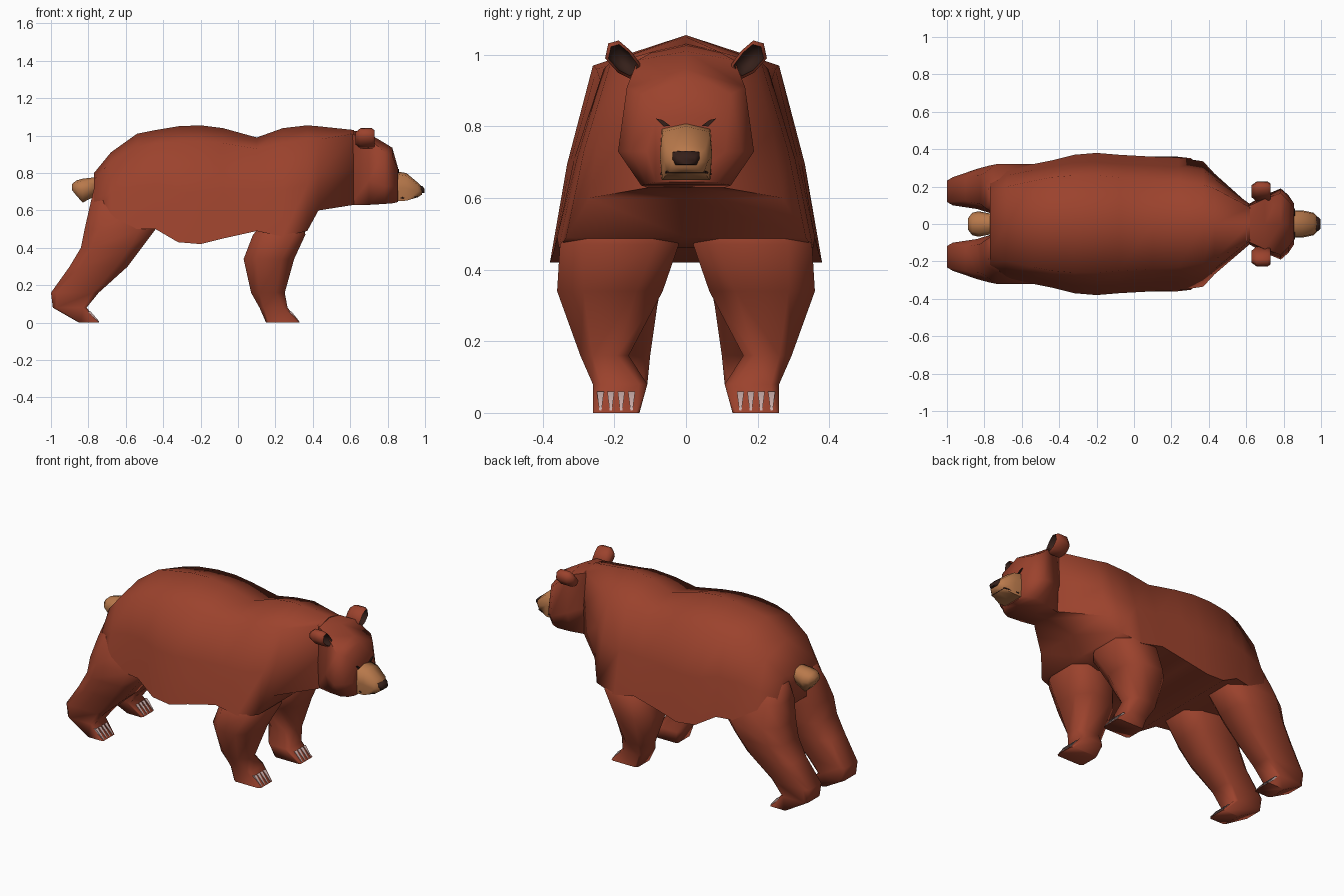
import bpy
import bmesh
from math import radians


def material(name, rgb):
    m = bpy.data.materials.new(name)
    m.diffuse_color = (*rgb, 1)
    return m


FUR = material("fur", (0.33, 0.055, 0.026))
TAN = material("tan", (0.48, 0.19, 0.07))
DARK = material("dark", (0.035, 0.014, 0.01))
CLAW = material("claw", (0.6, 0.42, 0.4))


def loft(name, rings, mats, dark_from=None, mirror=False):
    """Skin equal-length rings and cap both ends."""
    bm = bmesh.new()
    rows = [[bm.verts.new(p) for p in r] for r in rings]
    n = len(rows[0])
    bm.faces.new(rows[0])
    for k in range(len(rows) - 1):
        a, b = rows[k], rows[k + 1]
        for i in range(n):
            j = (i + 1) % n
            f = bm.faces.new((a[i], a[j], b[j], b[i]))
            f.material_index = int(dark_from is not None and k >= dark_from)
    f = bm.faces.new(rows[-1])
    f.material_index = int(dark_from is not None)
    bmesh.ops.recalc_face_normals(bm, faces=bm.faces[:])
    me = bpy.data.meshes.new(name)
    bm.to_mesh(me)
    bm.free()
    for m in mats:
        me.materials.append(m)
    ob = bpy.data.objects.new(name, me)
    bpy.context.collection.objects.link(ob)
    if mirror:
        mod = ob.modifiers.new("mirror", 'MIRROR')
        mod.use_axis = (False, True, False)
        mod.use_mirror_merge = False
    return ob


def section(x, zt, ys, zs, ym, zm, yb, zb):
    """Symmetric cross-section at x: ridge, shoulder, side, underside."""
    half = [(ys, zs), (ym, zm), (yb, zb)]
    pts = [(0, zt)] + half + [(0, zb)] + [(-y, z) for y, z in reversed(half)]
    return [(x, y, z) for y, z in pts]


def leg_ring(z, x0, x1, y0, y1, c):
    """Chamfered rectangle at height z."""
    cx, cy = (x1 - x0) * c, (y1 - y0) * c
    return [(x0 + cx, y0, z), (x1 - cx, y0, z), (x1, y0 + cy, z), (x1, y1 - cy, z),
            (x1 - cx, y1, z), (x0 + cx, y1, z), (x0, y1 - cy, z), (x0, y0 + cy, z)]


# Body: x, ridge z, shoulder y, shoulder z, bottom y, bottom z
body = [(-0.77, 0.80, 0.15, 0.765, 0.25, 0.56), (-0.68, 0.91, 0.20, 0.86, 0.295, 0.52),
        (-0.54, 1.01, 0.23, 0.94, 0.32, 0.50), (-0.44, 1.03, 0.25, 0.96, 0.34, 0.50),
        (-0.32, 1.05, 0.26, 0.97, 0.37, 0.43), (-0.20, 1.055, 0.26, 0.97, 0.38, 0.42),
        (-0.08, 1.04, 0.25, 0.96, 0.37, 0.45), (0.10, 0.99, 0.24, 0.93, 0.36, 0.49),
        (0.24, 1.04, 0.23, 0.96, 0.355, 0.46), (0.37, 1.055, 0.21, 0.98, 0.335, 0.49),
        (0.43, 1.05, 0.19, 0.98, 0.27, 0.60), (0.62, 1.03, 0.09, 1.01, 0.10, 0.63)]
loft("body", [section(x, zt, ys, zs, (ys + yb) / 2 + 0.012, (zs + zb) / 2, yb, zb)
              for x, zt, ys, zs, yb, zb in body], [FUR])

# Head
loft("head", [section(*r) for r in [
    (0.60, 1.03, 0.09, 1.01, 0.10, 0.80, 0.09, 0.63),
    (0.70, 1.01, 0.135, 0.985, 0.155, 0.76, 0.11, 0.63),
    (0.785, 0.96, 0.165, 0.91, 0.19, 0.73, 0.125, 0.635),
    (0.825, 0.935, 0.125, 0.89, 0.155, 0.73, 0.11, 0.638),
    (0.855, 0.83, 0.085, 0.82, 0.11, 0.73, 0.085, 0.645)]], [FUR])

# Muzzle, nose and mouth line
loft("muzzle", [section(*r) for r in [
    (0.84, 0.81, 0.068, 0.795, 0.073, 0.72, 0.068, 0.65),
    (0.90, 0.80, 0.066, 0.785, 0.073, 0.72, 0.066, 0.652),
    (0.96, 0.75, 0.054, 0.738, 0.06, 0.70, 0.05, 0.67),
    (0.985, 0.725, 0.03, 0.718, 0.035, 0.70, 0.03, 0.685)]], [TAN])
loft("nose", [section(*r) for r in [
    (0.96, 0.735, 0.036, 0.732, 0.038, 0.71, 0.034, 0.694),
    (0.984, 0.731, 0.037, 0.728, 0.038, 0.71, 0.03, 0.692),
    (0.998, 0.716, 0.024, 0.714, 0.026, 0.705, 0.022, 0.694)]], [DARK])
loft("mouth", [section(*r) for r in [
    (0.87, 0.670, 0.071, 0.670, 0.072, 0.667, 0.071, 0.664),
    (0.962, 0.676, 0.053, 0.676, 0.054, 0.673, 0.053, 0.670)]], [DARK])

# Eyes
loft("eye", [[(x, 0.062 + y, 0.81 + z) for y, z in
              [(-0.018, -0.008), (0.0, -0.01), (0.022, 0.012), (0.004, 0.008)]]
             for x in (0.835, 0.861)], [DARK], mirror=True)

# Ears: cupped, with a dark hollow facing forward
outline = [(0.12, 0.965), (0.155, 1.012), (0.188, 1.04), (0.217, 1.032), (0.226, 0.99),
           (0.19, 0.95), (0.15, 0.93)]


def ear_ring(x, s):
    return [(x, 0.18 + (y - 0.18) * s, 0.985 + (z - 0.985) * s) for y, z in outline]


loft("ear", [ear_ring(0.628, 0.6), ear_ring(0.655, 1), ear_ring(0.715, 1),
             ear_ring(0.73, 0.8), ear_ring(0.69, 0.5)], [FUR, DARK], dark_from=3, mirror=True)

# Legs: z, back x, front x, inner y, outer y, chamfer
loft("front_leg", [leg_ring(*r) for r in [
    (0.54, 0.14, 0.35, 0.06, 0.30, 0.27), (0.47, 0.08, 0.36, 0.02, 0.352, 0.2),
    (0.34, 0.03, 0.30, 0.065, 0.36, 0.25), (0.16, 0.07, 0.25, 0.16, 0.295, 0.25),
    (0.08, 0.115, 0.265, 0.108, 0.26, 0.15), (0.0, 0.15, 0.33, 0.13, 0.26, 0.08)]],
    [FUR], mirror=True)
loft("hind_leg", [leg_ring(*r) for r in [
    (0.74, -0.765, -0.56, 0.07, 0.20, 0.3), (0.62, -0.793, -0.47, 0.04, 0.265, 0.2),
    (0.50, -0.82, -0.44, 0.045, 0.32, 0.22), (0.40, -0.84, -0.515, 0.06, 0.312, 0.2),
    (0.30, -0.90, -0.59, 0.08, 0.295, 0.2), (0.16, -1.0, -0.745, 0.10, 0.25, 0.12),
    (0.08, -0.99, -0.81, 0.108, 0.245, 0.1), (0.0, -0.85, -0.74, 0.13, 0.25, 0.08)]],
    [FUR], mirror=True)

# Claws: four slim wedges lying on the toe slope of each foot
for foot, toe_x, slope in (("front", 0.33, 0.8), ("hind", -0.74, 0.87)):
    for i in range(4):
        y = 0.152 + 0.029 * i
        rings = []
        for z, w in ((0.06, 0.010), (0.006, 0.003)):
            x = toe_x - z * slope
            rings.append([(x - 0.01, y - w, z), (x + 0.004, y - w, z),
                          (x + 0.004, y + w, z), (x - 0.01, y + w, z)])
        loft(f"{foot}_claw", rings, [CLAW], mirror=True)

# Tail
loft("tail", [section(*r) for r in [
    (-0.74, 0.78, 0.035, 0.77, 0.05, 0.73, 0.03, 0.69),
    (-0.83, 0.77, 0.05, 0.755, 0.068, 0.71, 0.035, 0.642),
    (-0.865, 0.76, 0.04, 0.75, 0.06, 0.715, 0.03, 0.68),
    (-0.888, 0.74, 0.02, 0.735, 0.03, 0.725, 0.02, 0.71)]], [TAN])

# Smooth shading with sharp creases kept
for ob in bpy.data.objects:
    ob.select_set(True)
    bpy.context.view_layer.objects.active = ob
bpy.ops.object.shade_smooth_by_angle(angle=radians(75))
